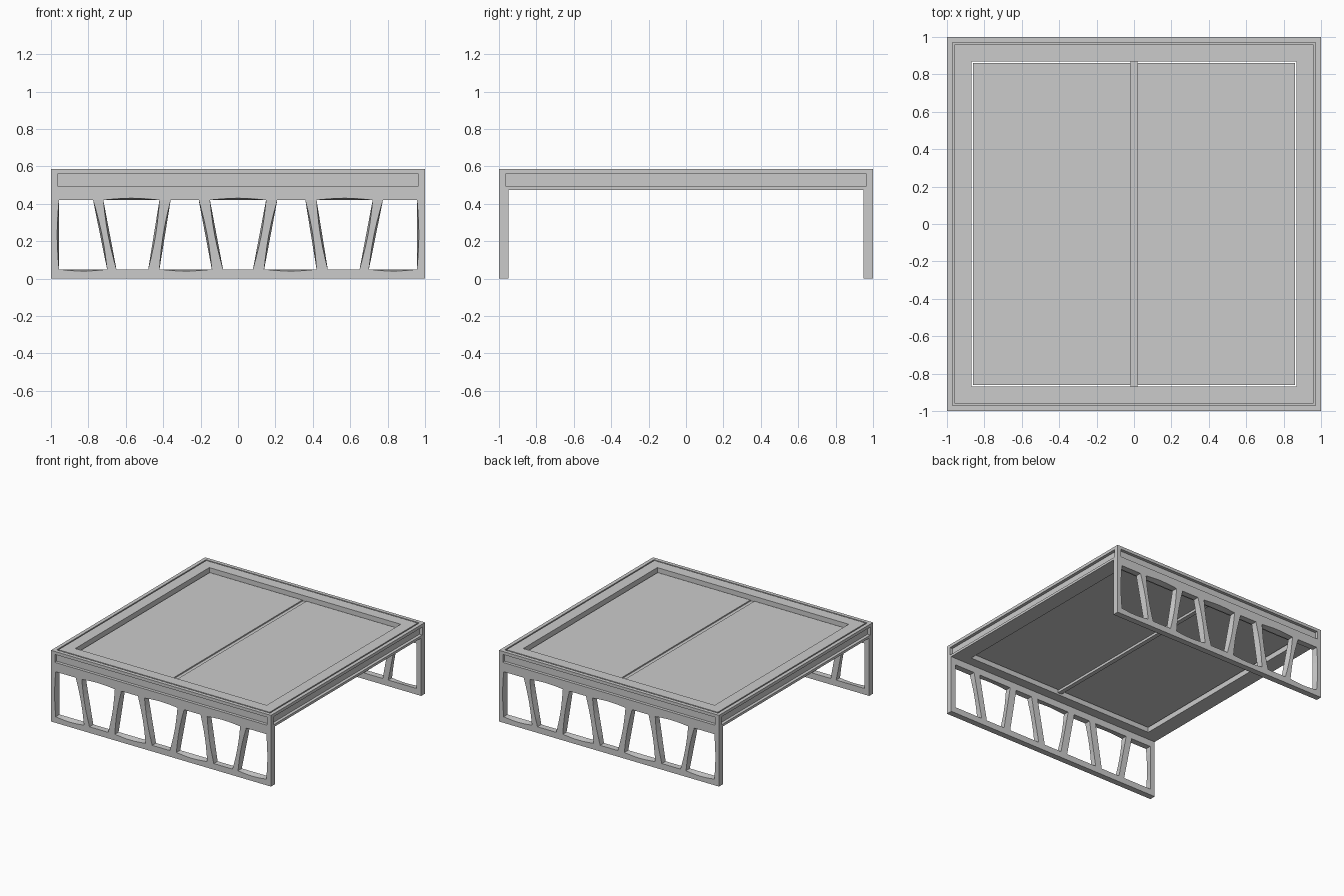
import bpy, bmesh, math
from mathutils import Vector

if "Cube" in bpy.data.objects:
    bpy.data.objects.remove(bpy.data.objects["Cube"])

grey = bpy.data.materials.new("plain grey")
grey.use_nodes = True
grey.diffuse_color = (0.6, 0.6, 0.6, 1)
grey.node_tree.nodes["Principled BSDF"].inputs["Base Color"].default_value = grey.diffuse_color

TOP, UNDER, OPEN = 0.585, 0.475, 0.87


def finish(bm, name):
    bmesh.ops.recalc_face_normals(bm, faces=bm.faces)
    mesh = bpy.data.meshes.new(name)
    bm.to_mesh(mesh)
    bm.free()
    mesh.materials.append(grey)
    obj = bpy.data.objects.new(name, mesh)
    bpy.context.collection.objects.link(obj)
    return obj


def box(name, x0, x1, y0, y1, z0, z1):
    bm = bmesh.new()
    bmesh.ops.create_cube(bm, size=1)
    for v in bm.verts:
        v.co = ((x0 + x1) / 2 + v.co.x * (x1 - x0),
                (y0 + y1) / 2 + v.co.y * (y1 - y0),
                (z0 + z1) / 2 + v.co.z * (z1 - z0))
    return finish(bm, name)


# Square top frame: a profile swept around four corners, with a thin top groove
def top_frame():
    profile = [(1, UNDER), (1, TOP), (0.97, TOP), (0.97, TOP - 0.015),
               (0.96, TOP - 0.015), (0.96, TOP), (OPEN, TOP), (OPEN, UNDER)]
    bm = bmesh.new()
    corners = [(1, 1), (-1, 1), (-1, -1), (1, -1)]
    rings = [[bm.verts.new((r * sx, r * sy, z)) for r, z in profile] for sx, sy in corners]
    count = len(profile)
    outer = []
    for c in range(4):
        a, b = rings[c], rings[(c + 1) % 4]
        for i in range(count):
            j = (i + 1) % count
            face = bm.faces.new((a[i], a[j], b[j], b[i]))
            if i == 0:
                outer.append(face)
    bmesh.ops.recalc_face_normals(bm, faces=bm.faces)
    # Rectangular recess in each outer face
    for face in outer:
        bmesh.ops.inset_individual(bm, faces=[face], thickness=0.02)
        normal = face.normal.copy()
        along = Vector((abs(normal.y), abs(normal.x), 0))
        for v in face.verts:
            side = math.copysign(0.965, v.co.dot(along))
            v.co = normal + along * side + Vector((0, 0, 0.56 if v.co.z > 0.53 else 0.495))
        bmesh.ops.inset_individual(bm, faces=[face], thickness=0, depth=-0.025)
    return finish(bm, "top_frame")


# Outline of one opening; bulge bows the wide edge and the sides outwards
def opening(bottom, top, bulge, steps=6):
    lo, hi = 0.05, 0.42
    pts = [Vector((bottom[0], lo)), Vector((bottom[1], lo)),
           Vector((top[1], hi)), Vector((top[0], hi))]
    wide_top = top[1] - top[0] > bottom[1] - bottom[0]
    bow = [0 if wide_top else 1, 1, 1 if wide_top else 0, 1]
    out = []
    for i in range(4):
        a, b = pts[i], pts[(i + 1) % 4]
        d = (b - a).normalized()
        for s in range(steps):
            t = s / steps
            out.append(a.lerp(b, t) + Vector((d.y, -d.x)) * bow[i] * bulge * math.sin(math.pi * t))
    return out


# Pierced leg panel with slanted bars
def leg_panel(name, side):
    half = [((0.14, 0.42), (0.21, 0.36)), ((0.48, 0.65), (0.42, 0.72)),
            ((0.70, 0.957), (0.775, 0.957))]
    holes = [((-0.08, 0.08), (-0.15, 0.15))] + half
    holes += [((-b[1], -b[0]), (-t[1], -t[0])) for b, t in half]
    rim = [Vector(p) for p in ((-1, 0), (1, 0), (1, UNDER), (-1, UNDER))]
    bm = bmesh.new()
    layers = []
    for y, bulge in ((1.0, 0.01), (0.95, 0.0)):
        loops, edges = [], []
        for pts in [rim] + [opening(b, t, bulge) for b, t in holes]:
            ring = [bm.verts.new((p.x, y * side, p.y)) for p in pts]
            edges += [bm.edges.new((ring[i - 1], ring[i])) for i in range(len(ring))]
            loops.append(ring)
        bmesh.ops.triangle_fill(bm, edges=edges, use_beauty=True, normal=(0, side, 0))
        layers.append(loops)
    for a, b in zip(*layers):
        for i in range(len(a)):
            bm.faces.new((a[i - 1], a[i], b[i], b[i - 1]))
    return finish(bm, name)


top_frame()
leg_panel("front_leg_panel", -1)
leg_panel("back_leg_panel", 1)

# Two sunken top panels resting on a centre rail
for name, s in (("left_top_panel", 1), ("right_top_panel", -1)):
    x0, x1 = sorted((0.018 * s, 0.861 * s))
    box(name, x0, x1, -0.861, 0.861, 0.51, 0.55)
box("centre_rail", -0.018, 0.018, -OPEN, OPEN, 0.49, 0.54)
